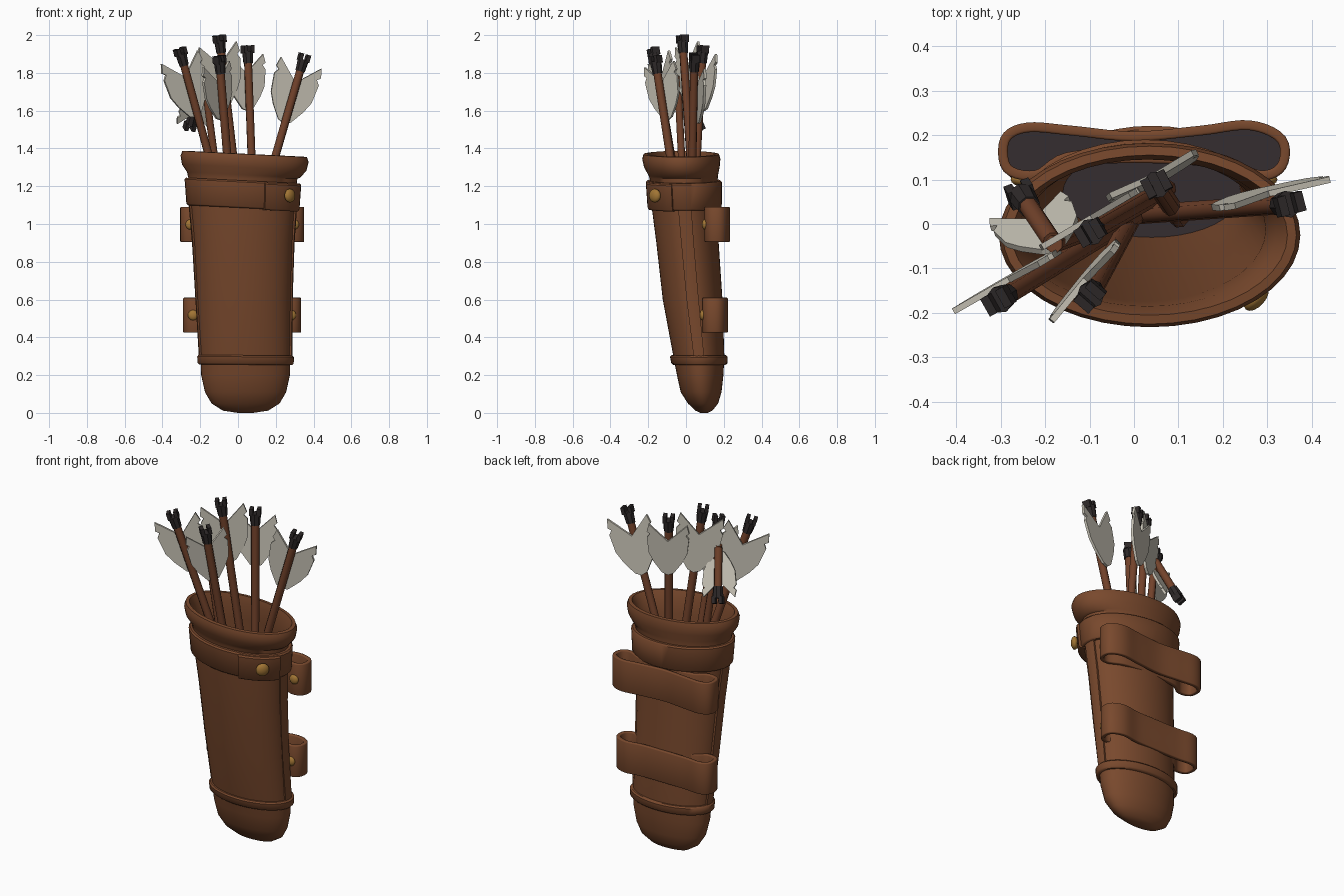
import bpy, bmesh, math
from mathutils import Vector, Matrix

cube = bpy.data.objects.get("Cube")
if cube:
    bpy.data.objects.remove(cube, do_unlink=True)


def material(name, r, g, b):
    m = bpy.data.materials.new(name)
    m.use_nodes = True
    m.diffuse_color = (r, g, b, 1)
    bsdf = m.node_tree.nodes["Principled BSDF"]
    bsdf.inputs["Base Color"].default_value = (r, g, b, 1)
    bsdf.inputs["Roughness"].default_value = 0.8
    return m


LEATHER = material("brown leather", .19, .066, .026)
WOOD = material("shaft wood", .17, .055, .024)
FEATHER = material("pale feather", .58, .55, .47)
DARK = material("dark nock", .027, .022, .022)
BRASS = material("brass", .36, .18, .035)
SHADE = material("dark lining", .035, .026, .03)


def finish(bm, name, mats, angle=40, matrix=None):
    bmesh.ops.recalc_face_normals(bm, faces=bm.faces)
    mesh = bpy.data.meshes.new(name)
    bm.to_mesh(mesh)
    bm.free()
    for m in mats:
        mesh.materials.append(m)
    ob = bpy.data.objects.new(name, mesh)
    bpy.context.collection.objects.link(ob)
    if matrix:
        ob.matrix_world = matrix
    bpy.ops.object.select_all(action="DESELECT")
    ob.select_set(True)
    bpy.context.view_layer.objects.active = ob
    bpy.ops.object.shade_smooth_by_angle(angle=math.radians(angle))
    return ob


# Outer shell sections: z, centre x, centre y, radius x, radius y
SHELL = [
    (0, .04, .095, .04, .02), (.012, .04, .095, .12, .045),
    (.05, .04, .09, .18, .08), (.11, .04, .08, .215, .108),
    (.2, .04, .075, .235, .123), (.3, .04, .068, .238, .135),
    (.6, .032, .035, .248, .158), (.9, .028, .008, .262, .165),
    (1.1, .026, -.008, .278, .175), (1.24, .026, -.012, .288, .18),
]
# Rolled rim, then down the inside to the floor
RIM = [
    (1.26, .03, -.015, .3, .185), (1.3, .033, -.022, .33, .2),
    (1.345, .035, -.025, .339, .207), (1.37, .035, -.025, .33, .2),
    (1.372, .035, -.025, .31, .18), (1.33, .03, -.02, .29, .165),
    (1.24, .026, -.012, .27, .162), (.6, .03, .035, .23, .14),
    (.25, .04, .07, .2, .1),
]


def section(z):
    for a, b in zip(SHELL, SHELL[1:]):
        if z <= b[0]:
            t = (z - a[0]) / (b[0] - a[0])
            return [p + (q - p) * t for p, q in zip(a, b)]
    return SHELL[-1]


def ring_point(sec, angle, off=0, tilt=0):
    z, cx, cy, rx, ry = sec
    x = (rx + off) * math.cos(angle)
    return Vector((cx + x, cy + (ry + off) * math.sin(angle), z + tilt * x))


def bridge(bm, rows, closed):
    n = len(rows[0])
    for a, b in zip(rows, rows[1:]):
        for i in range(n if closed else n - 1):
            j = (i + 1) % n
            bm.faces.new((a[i], a[j], b[j], b[i]))


# Quiver body
bm = bmesh.new()
N = 40
rows = []
for sec in SHELL + RIM:
    tilt = -.05 if sec[0] > 1.25 else 0
    rows.append([bm.verts.new(ring_point(sec, math.tau * i / N, 0, tilt)) for i in range(N)])
bridge(bm, rows, True)
bm.faces.new(rows[0])
bm.faces.new(rows[-1]).material_index = 1
finish(bm, "quiver_body", [LEATHER, SHADE], 50)


def wrap(name, profile, a0=0, a1=360, tilt=0):
    """Leather piece that follows the shell; profile holds (z, offset)."""
    bm = bmesh.new()
    full = a1 - a0 == 360
    steps = max(3, round((a1 - a0) / 9))
    rows = []
    for i in range(steps if full else steps + 1):
        a = math.radians(a0 + (a1 - a0) * i / steps)
        rows.append([bm.verts.new(ring_point(section(z), a, o, tilt)) for z, o in profile])
    if full:
        rows.append(rows[0])
    bridge(bm, rows, True)
    if not full:
        bm.faces.new(rows[0])
        bm.faces.new(rows[-1])
    return finish(bm, name, [LEATHER], 45)


def strip(z0, z1, t, r=.008):
    return [(z0, -.01), (z0, t - r), (z0 + r, t), (z1 - r, t), (z1, t - r), (z1, -.01)]


wrap("upper_band", strip(1.085, 1.23, .022), tilt=-.05)
wrap("upper_band_tab", strip(1.08, 1.225, .036), -68, -18, -.05)
wrap("lower_band", strip(.255, .305, .018), tilt=-.01)
levels = (.3, .6, .9, 1.1)
seam = [(.3, -.01)] + [(z, .01) for z in levels] + [(1.1, -.01)]
for side, angle in (("left", 0), ("right", 180)):
    wrap(side + "_seam", seam, angle - 11, angle + 11)


def stud(name, loc, r, facing):
    bm = bmesh.new()
    bmesh.ops.create_uvsphere(bm, u_segments=14, v_segments=8, radius=r)
    bmesh.ops.scale(bm, vec=(1, 1, .55), verts=bm.verts)
    rot = Vector(facing).to_track_quat("Z", "Y").to_matrix().to_4x4()
    finish(bm, name, [BRASS], 60, Matrix.Translation(loc) @ rot)


stud("band_stud", (.275, -.165, 1.15), .037, (.75, -.66, 0))


# Back straps: a pinched loop seen from above
def smooth_loop(pts, sub=5):
    out = []
    n = len(pts)
    for i in range(n):
        p0, p1, p2, p3 = (Vector(pts[(i + k) % n]) for k in (-1, 0, 1, 2))
        for s in range(sub):
            t = s / sub
            out.append(.5 * (2 * p1 + (p2 - p0) * t + (2 * p0 - 5 * p1 + 4 * p2 - p3) * t * t
                             + (3 * p1 - p0 - 3 * p2 + p3) * t ** 3))
    return out


LOOP = [(-.285, .125), (-.29, .19), (-.24, .217), (-.14, .21), (0, .195), (.15, .21),
        (.26, .222), (.332, .19), (.332, .13), (.28, .11), (.18, .15), (0, .16),
        (-.15, .15), (-.22, .11)]


def strap(name, z0, z1, sx, dy):
    pts = [(x * sx + .01 * (1 - sx), max(y - dy, .197) if y > .192 else y - dy) for x, y in LOOP]
    path = smooth_loop(pts)
    bm = bmesh.new()
    rows = [[bm.verts.new((p.x, p.y, z)) for p in path] for z in (z0, z1)]
    bridge(bm, rows, True)
    ob = finish(bm, name, [LEATHER], 60)
    solid = ob.modifiers.new("thickness", "SOLIDIFY")
    solid.thickness = .022
    solid.offset = 0
    bevel = ob.modifiers.new("soft edge", "BEVEL")
    bevel.width = .005
    bevel.segments = 2
    # Dark lining inside the loop
    bm = bmesh.new()
    bm.faces.new([bm.verts.new((p.x, p.y, (z0 + z1) / 2)) for p in path])
    finish(bm, name + "_lining", [SHADE])
    for side, x in (("right", -.25), ("left", .295)):
        stud(f"{name}_{side}_stud", (x * sx, .1 - dy, (z0 + z1) / 2), .028, (0, -1, 0))


strap("upper_strap", .905, 1.09, 1, 0)
strap("lower_strap", .425, .61, .95, .012)

# Arrows: shaft, two-pronged nock and a swallow-tailed vane
HALF_VANE = [(.115, -.05), (.127, -.1), (.108, -.115), (.126, -.14), (.115, -.24),
             (.085, -.3), (.035, -.37)]
VANE = [(0, -.16)] + HALF_VANE + [(0, -.385)] + [(-x, z) for x, z in reversed(HALF_VANE)]


def rod(bm, r0, r1, z0, z1, seg=8):
    bmesh.ops.create_cone(bm, cap_ends=True, segments=seg, radius1=r0, radius2=r1,
                          depth=z1 - z0, matrix=Matrix.Translation((0, 0, (z0 + z1) / 2)))


def arrow(name, tip, base, across, length, k=1):
    tip = Vector(tip)
    d = (tip - Vector(base)).normalized()
    w = Vector((*across, 0))
    w = (w - d * w.dot(d)).normalized()
    n = d.cross(w)
    frame = Matrix((w, n, d)).transposed().to_4x4()
    frame.translation = tip

    bm = bmesh.new()
    rod(bm, .022, .022, -length, -.07)
    finish(bm, name + "_shaft", [WOOD], 50, frame)

    bm = bmesh.new()
    rod(bm, .026, .031, -.095, -.03)
    for s in (-1, 1):
        bmesh.ops.create_cube(bm, size=1, matrix=Matrix.Translation((s * .02, 0, -.02))
                              @ Matrix.Diagonal((.02, .045, .04, 1)))
    finish(bm, name + "_nock", [DARK], 30, frame)

    bm = bmesh.new()
    face = bm.faces.new([bm.verts.new((x * k, .02, z * k)) for x, z in VANE])
    ext = bmesh.ops.extrude_face_region(bm, geom=[face])["geom"]
    bmesh.ops.translate(bm, vec=(0, .014, 0),
                        verts=[v for v in ext if isinstance(v, bmesh.types.BMVert)])
    finish(bm, name + "_vane", [FEATHER], 30, frame)


arrow("front_right_arrow", (-.31, -.175, 1.93), (-.165, -.085, 1.4), (.87, .49), 1.4)
arrow("tall_arrow", (-.1, -.02, 2), (-.03, .02, 1.4), (.85, .5), 1.5)
arrow("front_arrow", (-.1, -.165, 1.89), (-.06, -.09, 1.4), (.65, .75), 1.4, .9)
arrow("back_arrow", (.05, .09, 1.945), (.07, .06, 1.4), (.87, .45), 1.4, .9)
arrow("left_arrow", (.355, .045, 1.9), (.21, .035, 1.4), (.96, .25), 1.4)

# Snapped arrow: standing stump and the hanging feathered end
stump_top = Vector((-.18, -.045, 1.78))
stump_base = Vector((-.04, .01, .7))
bm = bmesh.new()
rod(bm, .022, .02, 0, (stump_top - stump_base).length)
turn = (stump_top - stump_base).to_track_quat("Z", "Y").to_matrix().to_4x4()
finish(bm, "snapped_shaft", [WOOD], 50, Matrix.Translation(stump_base) @ turn)
arrow("snapped_end", (-.26, .075, 1.5), stump_top, (.95, .3), .3, .75)
